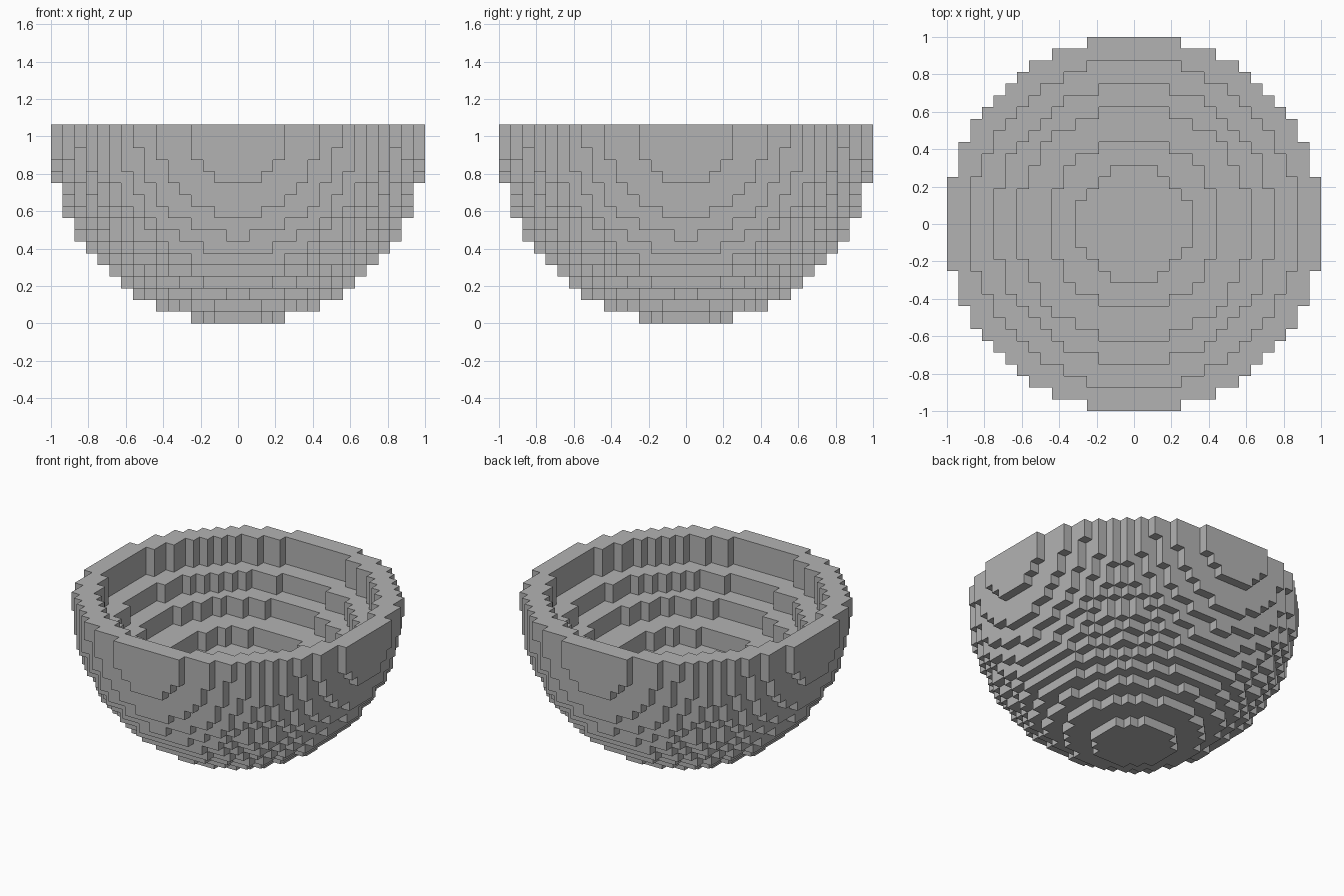
import bpy
import bmesh
from mathutils import Vector

if "Cube" in bpy.data.objects:
    bpy.data.objects.remove(bpy.data.objects["Cube"])

RADIUS = 16          # outer radius in blocks
LAYERS = 17          # height in blocks
BLOCK = 1 / RADIUS

# Terraces of the hollow: (bottom layer, squared radius in blocks)
TERRACES = [(14, 196), (12, 144), (10, 100), (8, 52), (6, 23.9)]


def hollow_radius_squared(layer):
    for bottom, radius_squared in TERRACES:
        if layer >= bottom:
            return radius_squared
    return 0


def is_solid(cell):
    i, j, k = cell
    if not 0 <= k < LAYERS:
        return False
    flat = (i + 0.5) ** 2 + (j + 0.5) ** 2
    inside_ball = flat + (k + 0.5 - RADIUS) ** 2 <= RADIUS ** 2
    return inside_ball and flat > hollow_radius_squared(k)


# Exposed block faces only, sharing corners
span = range(-RADIUS, RADIUS)
solid = {(i, j, k) for i in span for j in span for k in range(LAYERS)
         if is_solid((i, j, k))}
bm = bmesh.new()
corners = {}


def corner(point):
    key = tuple(round(c) for c in point)
    if key not in corners:
        corners[key] = bm.verts.new(Vector(key) * BLOCK)
    return corners[key]


for cell in sorted(solid):
    centre = Vector(cell) + Vector((0.5, 0.5, 0.5))
    for axis in range(3):
        for sign in (-1, 1):
            normal = Vector((0, 0, 0))
            normal[axis] = sign
            if tuple(round(c) for c in Vector(cell) + normal) in solid:
                continue
            u = Vector((0, 0, 0))
            u[(axis + 1) % 3] = 1
            v = normal.cross(u)
            ring = (-u - v, u - v, u + v, v - u)
            bm.faces.new([corner(centre + (normal + r) / 2) for r in ring])

mesh = bpy.data.meshes.new("stepped_bowl")
bm.to_mesh(mesh)
bm.free()

# Plain grey finish
grey = bpy.data.materials.new("plain_grey")
grey.use_nodes = True
colour = (0.45, 0.45, 0.45, 1)
grey.diffuse_color = colour
grey.node_tree.nodes["Principled BSDF"].inputs["Base Color"].default_value = colour
mesh.materials.append(grey)

bowl = bpy.data.objects.new("stepped_bowl", mesh)
bpy.context.collection.objects.link(bowl)
